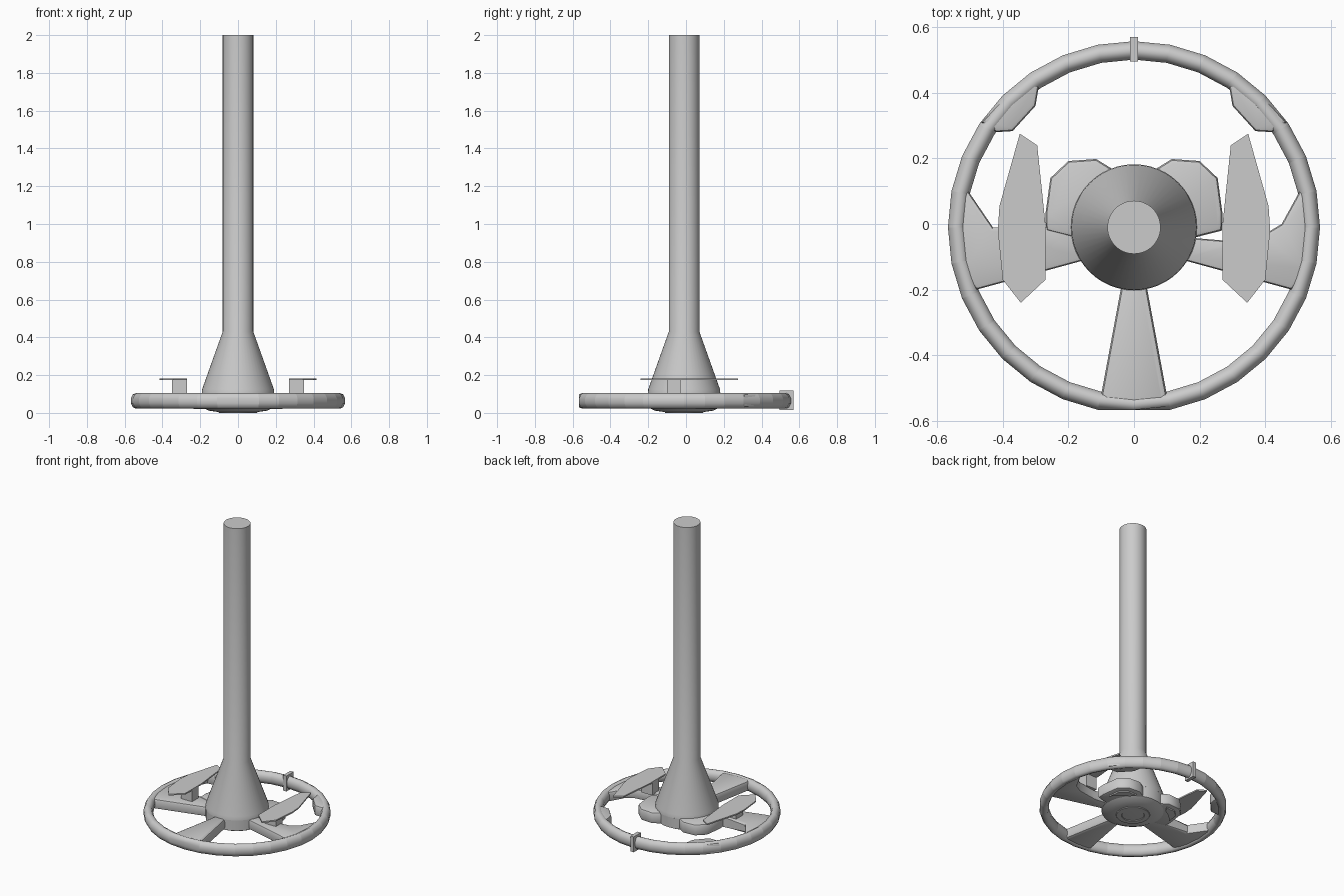
import bpy, bmesh, math

if "Cube" in bpy.data.objects:
    bpy.data.objects.remove(bpy.data.objects["Cube"])

grey = bpy.data.materials.new("plain_grey")
grey.diffuse_color = (0.6, 0.6, 0.6, 1)
grey.use_nodes = True
grey.node_tree.nodes["Principled BSDF"].inputs["Base Color"].default_value = grey.diffuse_color
CY = -0.01  # wheel axis


def finish(name, bm, smooth=None):
    bmesh.ops.recalc_face_normals(bm, faces=bm.faces)
    me = bpy.data.meshes.new(name)
    bm.to_mesh(me)
    bm.free()
    ob = bpy.data.objects.new(name, me)
    bpy.context.collection.objects.link(ob)
    me.materials.append(grey)
    if smooth:
        bpy.ops.object.select_all(action='DESELECT')
        ob.select_set(True)
        bpy.context.view_layer.objects.active = ob
        bpy.ops.object.shade_smooth_by_angle(angle=math.radians(smooth))
    return ob


def plate(name, pts, z0, z1, side=1, bevel=0, smooth=None):
    """Outline in x, y raised from z0 to z1, with bevelled top and bottom rims."""
    bm = bmesh.new()
    f = bm.faces.new([bm.verts.new((x * side, y, z0)) for x, y in pts])
    up = bmesh.ops.extrude_face_region(bm, geom=[f])
    for v in up["geom"]:
        if isinstance(v, bmesh.types.BMVert):
            v.co.z = z1
    if bevel:
        flat = [e for e in bm.edges if abs(e.verts[0].co.z - e.verts[1].co.z) < 1e-6]
        bmesh.ops.bevel(bm, geom=flat, offset=bevel, segments=2, profile=0.5, affect='EDGES')
    return finish(name, bm, smooth)


def lathe(name, profile, n, smooth=30):
    """Revolve (radius, z) points round the wheel axis."""
    bm = bmesh.new()
    rings = [[bm.verts.new((r * math.cos(2 * math.pi * i / n),
                            CY + r * math.sin(2 * math.pi * i / n), z))
              for i in range(n)] for r, z in profile]
    for a, b in zip(rings, rings[1:]):
        for i in range(n):
            j = (i + 1) % n
            bm.faces.new((a[i], a[j], b[j], b[i]))
    bm.faces.new(rings[0])
    bm.faces.new(rings[-1])
    return finish(name, bm, smooth)


# Rim: 32 segments with a sharp seam at each, flattened at the bottom
bm = bmesh.new()
N, M = 32, 10
rings = []
for i in range(N):
    a = 2 * math.pi * i / N
    ring = []
    for k in range(M):
        t = 2 * math.pi * (k + 0.5) / M
        r = 0.539 + 0.0295 * math.cos(t)
        z = 0.064 + 0.042 * math.sin(t)
        y = max(CY + r * math.sin(a), -0.567)
        ring.append(bm.verts.new((r * math.cos(a), y, z)))
    rings.append(ring)
for i in range(N):
    for k in range(M):
        a, b = rings[i], rings[(i + 1) % N]
        bm.faces.new((a[k], b[k], b[(k + 1) % M], a[(k + 1) % M]))
rim = finish("rim", bm, 60)
for e in rim.data.edges:
    if e.vertices[0] // M == e.vertices[1] // M:
        e.use_edge_sharp = True

# Steering column with flared base
lathe("column", [(0.192, 0.1), (0.19, 0.125), (0.081, 0.43), (0.081, 2.0)], 48)

# Hub body and the shallow stepped pad facing down
lathe("hub", [(0.1, 0.004), (0.155, 0.012), (0.19, 0.03), (0.192, 0.1)], 32)
lathe("hub_ring", [(0.065, 0.006), (0.07, 0.0), (0.1, 0.0), (0.108, 0.012)], 32)

# Centre marker at the top of the rim
plate("top_marker", [(-0.012, 0.495), (0.012, 0.495), (0.012, 0.57), (-0.012, 0.57)],
      0.015, 0.118)

# Lower spoke, flaring into the flat of the rim
plate("lower_spoke", [(-0.035, -0.17), (0.035, -0.17), (0.1, -0.52), (0.1, -0.555),
                      (-0.1, -0.555), (-0.1, -0.52)], 0.03, 0.1, 1, 0.016, 40)

lobe = [(0.0, 0.1), (0.07, 0.17), (0.115, 0.198), (0.2, 0.192), (0.255, 0.14),
        (0.27, 0.03), (0.268, -0.02), (0.19, -0.04), (0.0, -0.04)]
spoke = [(0.15, -0.01), (0.27, -0.01), (0.43, -0.01), (0.505, 0.1), (0.54, 0.08),
         (0.55, -0.02), (0.53, -0.14), (0.48, -0.2), (0.15, -0.11)]
open_spoke = [(0.15, -0.04), (0.27, -0.05), (0.40, -0.03), (0.45, 0.0), (0.505, 0.1),
              (0.54, 0.08), (0.55, -0.02), (0.53, -0.14), (0.48, -0.2), (0.15, -0.11)]
grip = [(0.30, 0.455), (0.29, 0.42), (0.3, 0.36), (0.37, 0.283), (0.42, 0.28),
        (0.465, 0.31), (0.42, 0.36), (0.38, 0.40)]
paddle = [(0.348, 0.275), (0.295, 0.24), (0.27, 0.0), (0.27, -0.17), (0.345, -0.24),
          (0.4, -0.17), (0.415, -0.02), (0.41, 0.055)]
bracket = [(0.27, -0.1), (0.35, -0.1), (0.35, -0.03), (0.27, -0.03)]
button = [(0.12, 0.165), (0.185, 0.162), (0.225, 0.125), (0.235, 0.05), (0.19, 0.1),
          (0.14, 0.13)]

for side, word in ((-1, "left"), (1, "right")):
    # Control pod beside the hub, with a raised button strip underneath
    plate(word + "_control_pod", lobe, 0.028, 0.105, side, 0.014, 40)
    plate(word + "_button_strip", button, 0.02, 0.04, side)
    # Side spoke, thumb grip
    plate(word + "_spoke", spoke if side < 0 else open_spoke, 0.032, 0.098, side, 0.012, 40)
    plate(word + "_thumb_grip", grip, 0.03, 0.1, side, 0.012, 40)
    # Shift paddle on its bracket
    plate(word + "_paddle", paddle, 0.173, 0.182, side)
    plate(word + "_paddle_bracket", bracket, 0.09, 0.175, side)
